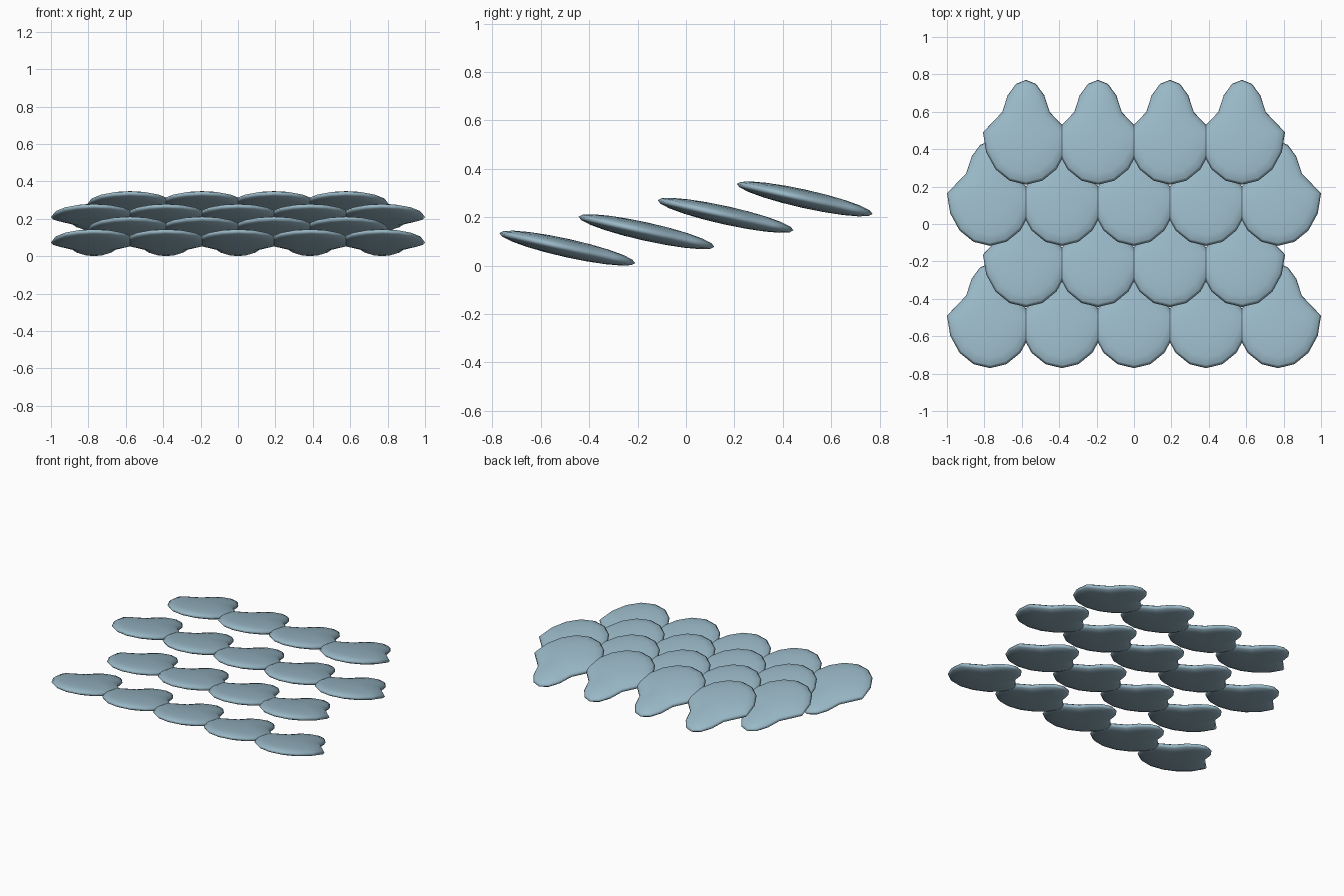
import bpy, bmesh
from math import radians
from mathutils import Matrix

cube = bpy.data.objects.get("Cube")
if cube:
    bpy.data.objects.remove(cube, do_unlink=True)

# Blue-grey scale material
COLOUR = (0.32, 0.48, 0.57, 1)
mat = bpy.data.materials.new("blue_grey")
mat.use_nodes = True
mat.diffuse_color = COLOUR
shader = next(n for n in mat.node_tree.nodes if n.type == "BSDF_PRINCIPLED")
shader.inputs["Base Color"].default_value = COLOUR

HALF_WIDTH, HALF_LENGTH, HALF_THICK = 0.23, 0.287, 0.038
SPACING, ROW_STEP, ROW_RISE = 0.385, 0.327, 0.0677
TILT, TAIL_TAPER = radians(-12.5), 0.6


def scale_mesh():
    """Flattened sphere with a narrow root at the back, tipped up at the front."""
    bm = bmesh.new()
    bmesh.ops.create_uvsphere(bm, u_segments=16, v_segments=10, radius=1)
    for v in bm.verts:
        if v.co.y > 0.01:
            v.co.x *= TAIL_TAPER
    size = Matrix.Diagonal((HALF_WIDTH, HALF_LENGTH, HALF_THICK, 1))
    bm.transform(Matrix.Rotation(TILT, 4, "X") @ size)
    for f in bm.faces:
        f.smooth = True
    mesh = bpy.data.meshes.new("scale")
    bm.to_mesh(mesh)
    bm.free()
    mesh.materials.append(mat)
    return mesh


# Staggered overlapping rows, front to back
mesh = scale_mesh()
for row in range(4):
    count = 5 - row % 2
    for col in range(count):
        scale = bpy.data.objects.new(f"scale_row{row + 1}_{col + 1}", mesh)
        scale.location = ((col - (count - 1) / 2) * SPACING,
                          (row - 1.5) * ROW_STEP,
                          0.0725 + row * ROW_RISE)
        bpy.context.collection.objects.link(scale)
